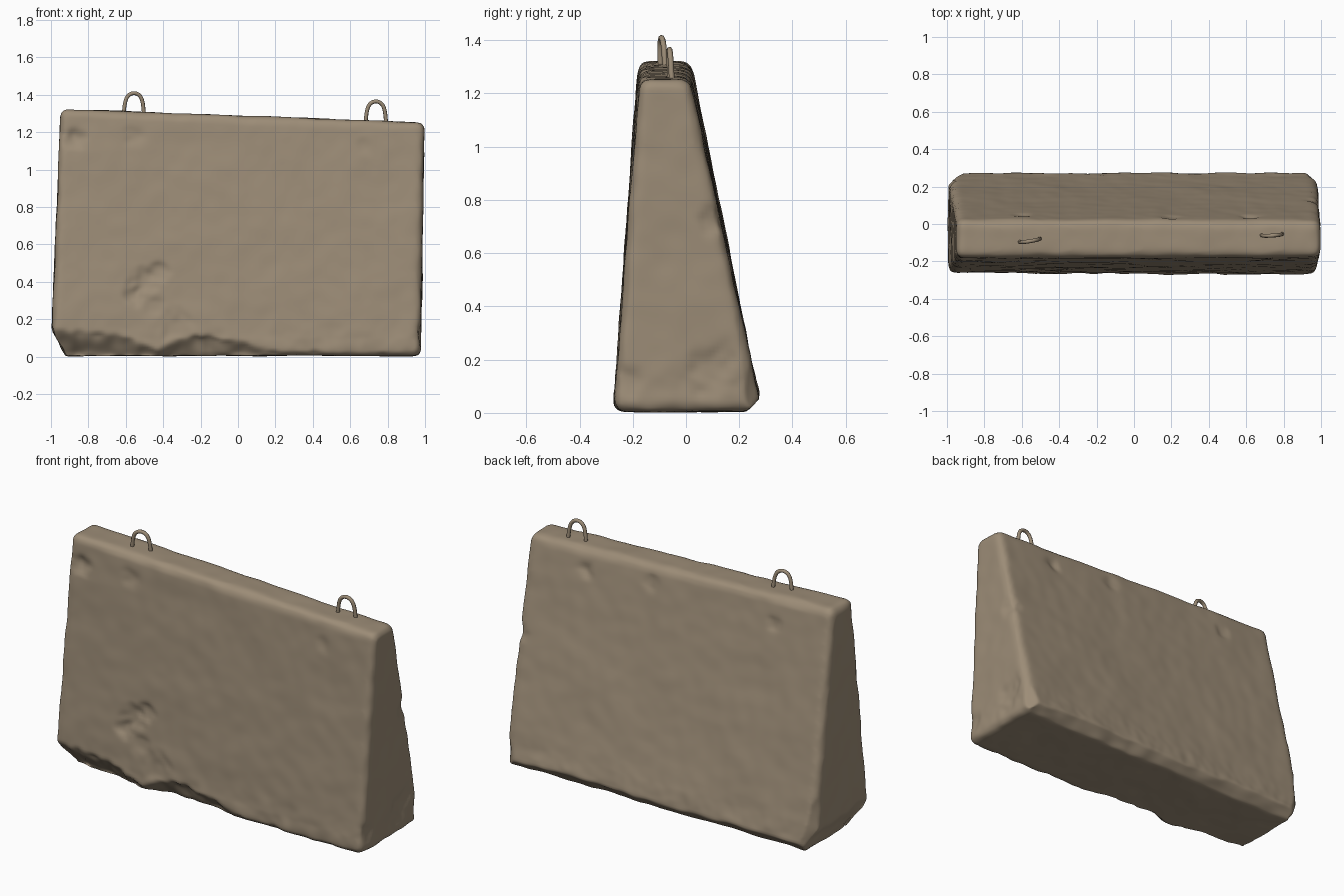
import bpy, bmesh, math
from mathutils import Vector, noise

if "Cube" in bpy.data.objects:
    bpy.data.objects.remove(bpy.data.objects["Cube"])


def material(name, rgb):
    m = bpy.data.materials.new(name)
    m.diffuse_color = (*rgb, 1)
    m.use_nodes = True
    m.node_tree.nodes["Principled BSDF"].inputs["Base Color"].default_value = m.diffuse_color
    return m


concrete = material("weathered concrete", (0.335, 0.265, 0.185))


def link(name, data):
    ob = bpy.data.objects.new(name, data)
    bpy.context.scene.collection.objects.link(ob)
    return ob


# Tapered block: wide foot, narrow top that slopes down to the right
corner = {
    (-1, -1, -1): (-1.0, -.273, .005), (1, -1, -1): (.978, -.273, .005),
    (-1, 1, -1): (-1.0, .285, .005), (1, 1, -1): (.978, .285, .005),
    (-1, -1, 1): (-.95, -.18, 1.325), (1, -1, 1): (.998, -.176, 1.253),
    (-1, 1, 1): (-.95, .02, 1.325), (1, 1, 1): (.998, .016, 1.253),
}
bm = bmesh.new()
bmesh.ops.create_cube(bm, size=2)
for v in bm.verts:
    v.co = corner[tuple(int(round(c)) for c in v.co)]
bmesh.ops.bevel(bm, geom=bm.edges[:], offset=.04, segments=4, profile=.5, affect='EDGES')
raw = bpy.data.meshes.new("block_base")
bm.to_mesh(raw)
bm.free()
block = link("concrete_block", raw)
rem = block.modifiers.new("Remesh", 'REMESH')
rem.mode = 'VOXEL'
rem.voxel_size = .014
bpy.context.view_layer.update()
mesh = bpy.data.meshes.new_from_object(block.evaluated_get(bpy.context.evaluated_depsgraph_get()))
block.modifiers.clear()
block.data = mesh


def n(p, scale, seed=0):
    return noise.noise(Vector(p) * scale + Vector((seed, seed * 1.7, seed * .6)))


def smooth(t):
    t = max(0, min(1, t))
    return t * t * (3 - 2 * t)


# Dents: centre, radius, depth
dents = [((-.88, -.19, 1.17), .06, .022), ((-.43, -.25, .46), .06, .016),
         ((-.5, -.25, .40), .08, .018), ((-.56, -.25, .33), .06, .018),
         ((-.45, -.25, .27), .07, .010), ((-.33, -.26, .16), .10, .012),
         ((.68, -.18, 1.12), .05, .006), ((-.55, -.18, 1.18), .06, .008),
         ((.62, .05, 1.15), .05, .014), ((.98, .10, .16), .10, .016),
         ((.98, .10, .72), .06, .014), ((.98, -.22, .12), .06, .012),
         ((-.6, .03, 1.16), .05, .010), ((.2, .04, 1.19), .05, .007)]

bm = bmesh.new()
bm.from_mesh(mesh)
bm.normal_update()
moves = []
for v in bm.verts:
    p, nor = v.co.copy(), v.normal
    edge = 1 - max(abs(c) for c in nor)          # rounded rims are rougher
    low = 1 - smooth(p.z / .3)
    d = .005 * n(p, 4) + .0025 * n(p, 12, 3) + edge * .022 * n(p, 8, 5)
    d += low * (.006 * n(p, 9, 8) + .004 * n(p, 22, 9)) * (nor.z > -.9)
    for c, r, depth in dents:
        dist = (p - Vector(c)).length
        if dist < r * 1.3:
            d -= depth * smooth(1.2 - dist / r + .4 * n(p, 25, 2))
    q = p + nor * d
    # broken lower front edge, deepest at the left
    h = .05 + .10 * smooth((-.35 - p.x) / .55) + .05 * math.exp(-((p.x + .08) / .2) ** 2)
    h -= .06 * smooth((p.x - .3) / .3)
    h += .05 * n((p.x, 0, 0), 6, 4) + .02 * n((p.x, 0, 0), 18, 6)
    if q.z < h:
        q.y = max(q.y, -.262 + .75 * (h - q.z) + .018 * n(p, 14, 7))
    # chipped lower left and right ends
    hl = .15 + .03 * n((p.y, 0, 0), 9, 4)
    if q.z < hl:
        q.x = max(q.x, -.995 + .55 * max(0, hl - q.z) + .01 * n(p, 14, 2))
    # worn back corners and back foot
    for s in (-1, 1):
        over = s * q.x + q.y - (1.185 if s < 0 else 1.20) - .02 * n(p, 7, 11)
        if over > 0:
            q.x -= s * over / 2
            q.y -= over / 2
    over = q.y - q.z - .215 - .02 * n(p, 8, 12)
    if q.y > .1 and over > 0:
        q.y -= over / 2
        q.z += over / 2
    q.z = max(q.z, 0)
    moves.append((v, q))
for v, q in moves:
    v.co = q
for _ in range(2):
    bmesh.ops.smooth_vert(bm, verts=bm.verts[:], factor=.4, use_axis_x=True,
                          use_axis_y=True, use_axis_z=True)
for f in bm.faces:
    f.smooth = True
bm.to_mesh(mesh)
bm.free()
mesh.materials.clear()
mesh.materials.append(concrete)

# Lifting hoops: bent rod with splayed legs set into the top
half = [(.056, -.03), (.053, .02), (.046, .062), (.036, .085), (.02, .099)]
path = [(-x, z) for x, z in half] + [(0, .104)] + half[::-1]


def hoop(name, x, y, z, turn):
    cu = bpy.data.curves.new(name, 'CURVE')
    cu.dimensions = '3D'
    cu.bevel_depth = .0105
    cu.bevel_resolution = 2
    cu.resolution_u = 4
    cu.use_fill_caps = True
    sp = cu.splines.new('NURBS')
    sp.points.add(len(path) - 1)
    sp.use_endpoint_u = True
    sp.order_u = 3
    for pt, (u, w) in zip(sp.points, path):
        pt.co = (u, -.05 * w, w, 1)
    tmp = link(name + "_curve", cu)
    tmp.location = (x, y, z)
    tmp.rotation_euler.z = turn
    bpy.context.view_layer.update()
    me = bpy.data.meshes.new_from_object(tmp.evaluated_get(bpy.context.evaluated_depsgraph_get()))
    me.transform(tmp.matrix_world)
    bpy.data.objects.remove(tmp)
    me.materials.clear()
    me.materials.append(concrete)
    for f in me.polygons:
        f.use_smooth = True
    link(name, me)


hoop("left_lifting_hoop", -.557, -.087, 1.306, .16)
hoop("right_lifting_hoop", .737, -.057, 1.262, .06)
